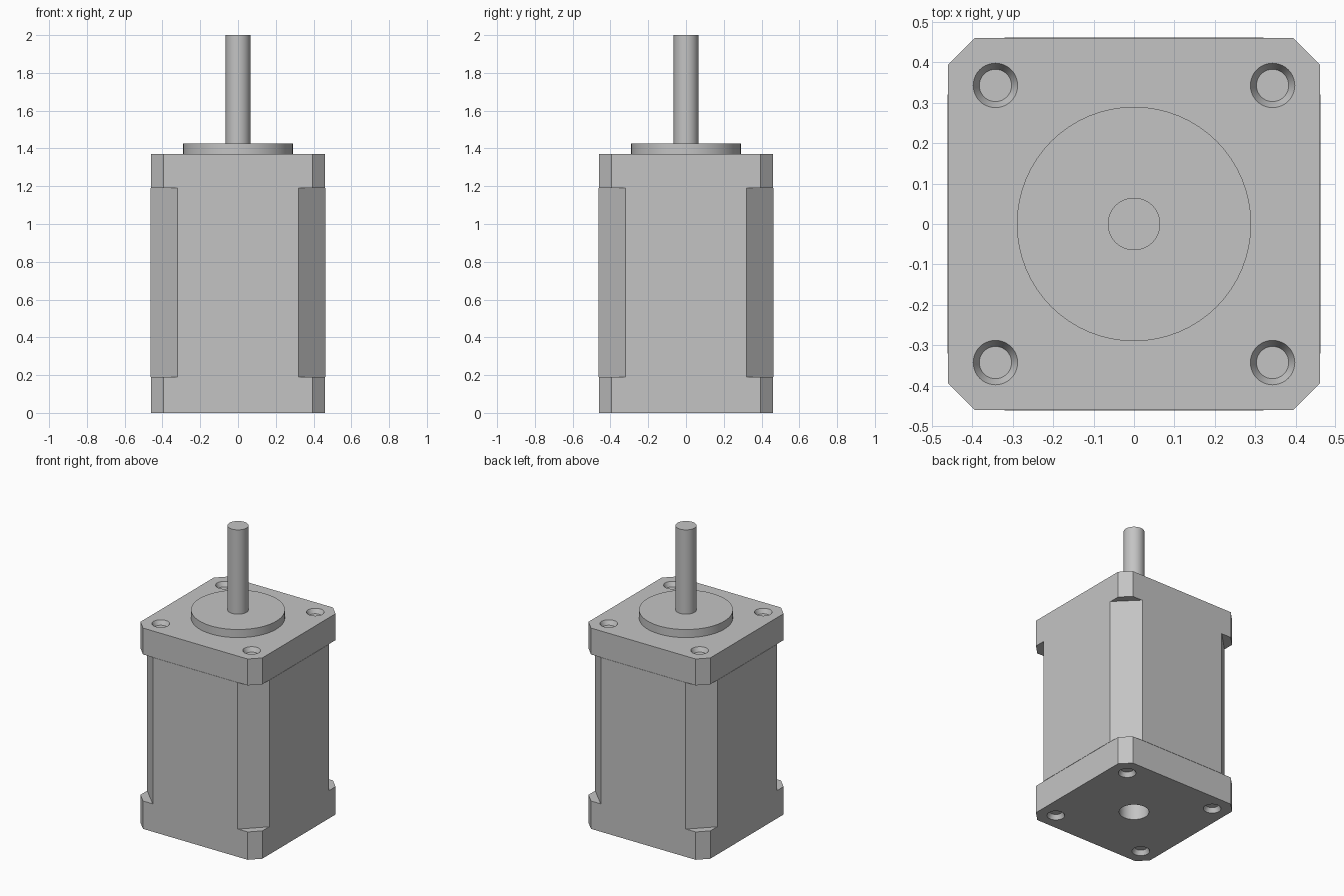
import bpy, bmesh, math
from mathutils import Matrix

cube = bpy.data.objects.get("Cube")
if cube:
    bpy.data.objects.remove(cube, do_unlink=True)

grey = bpy.data.materials.new("Plain grey metal")
grey.use_nodes = True
COLOUR = (0.55, 0.55, 0.55, 1)
grey.diffuse_color = COLOUR
grey.node_tree.nodes["Principled BSDF"].inputs["Base Color"].default_value = COLOUR


def finish(name, bm):
    bmesh.ops.recalc_face_normals(bm, faces=bm.faces)
    mesh = bpy.data.meshes.new(name)
    bm.to_mesh(mesh)
    bm.free()
    mesh.materials.append(grey)
    obj = bpy.data.objects.new(name, mesh)
    bpy.context.collection.objects.link(obj)
    return obj


def smooth(obj):
    bpy.ops.object.select_all(action='DESELECT')
    obj.select_set(True)
    bpy.context.view_layer.objects.active = obj
    bpy.ops.object.shade_smooth_by_angle(angle=math.radians(30))


def block(name, half, flat, z0, z1):
    """Square prism with chamfered corners; flat is the half width of each side."""
    bm = bmesh.new()
    ring = []
    for i in range(4):
        turn = Matrix.Rotation(i * math.pi / 2, 3, 'Z')
        for y in (-flat, flat):
            ring.append(bm.verts.new(turn @ Matrix.Translation((half, y, z0)).translation))
    base = bm.faces.new(ring)
    top = bmesh.ops.extrude_face_region(bm, geom=[base])["geom"]
    verts = [v for v in top if isinstance(v, bmesh.types.BMVert)]
    bmesh.ops.translate(bm, vec=(0, 0, z1 - z0), verts=verts)
    return finish(name, bm)


def add_cone(bm, x, y, z0, z1, r0, r1, sides=64):
    bmesh.ops.create_cone(bm, cap_ends=True, segments=sides, radius1=r0, radius2=r1,
                          depth=z1 - z0,
                          matrix=Matrix.Translation((x, y, (z0 + z1) / 2)))


def cylinder(name, r, z0, z1):
    bm = bmesh.new()
    add_cone(bm, 0, 0, z0, z1, r, r)
    obj = finish(name, bm)
    smooth(obj)
    return obj


def cut(obj, bm):
    """Subtract the cutter shapes and remove the cutter afterwards."""
    cutter = finish("hole_cutter", bm)
    cutter.hide_render = True
    mod = obj.modifiers.new("holes", 'BOOLEAN')
    mod.operation = 'DIFFERENCE'
    mod.solver = 'EXACT'
    mod.object = cutter
    bpy.context.view_layer.objects.active = obj
    bpy.ops.object.modifier_apply(modifier=mod.name)
    bpy.data.objects.remove(cutter, do_unlink=True)
    smooth(obj)


CAP, CORNER = 0.46, 0.395
CAP_Z, MID_Z, TOP_Z = 0.19, 1.19, 1.37
HOLE, RIM, FLOOR, DEEP = 0.343, 0.055, 0.04, 0.03
corners = [(sx * HOLE, sy * HOLE) for sx in (-1, 1) for sy in (-1, 1)]

# Housing: two end caps and the body with wider chamfers between them
bottom_cap = block("bottom_cap", CAP, CORNER, 0, CAP_Z)
block("middle_body", 0.462, 0.32, CAP_Z, MID_Z)
top_cap = block("top_cap", CAP, CORNER, MID_Z, TOP_Z)

# Tapered screw holes in the top cap
bm = bmesh.new()
for x, y in corners:
    add_cone(bm, x, y, TOP_Z - DEEP, TOP_Z + DEEP, FLOOR, 2 * RIM - FLOOR, 40)
cut(top_cap, bm)

# Tapered screw holes and the central bore in the bottom cap
bm = bmesh.new()
for x, y in corners:
    add_cone(bm, x, y, -DEEP, DEEP, 2 * RIM - FLOOR, FLOOR, 40)
add_cone(bm, 0, 0, -0.1, CAP_Z + 0.1, 0.092, 0.092)
cut(bottom_cap, bm)

# Pilot boss and output shaft
cylinder("pilot_boss", 0.29, TOP_Z, 1.425)
cylinder("output_shaft", 0.065, 1.425, 2.0)
